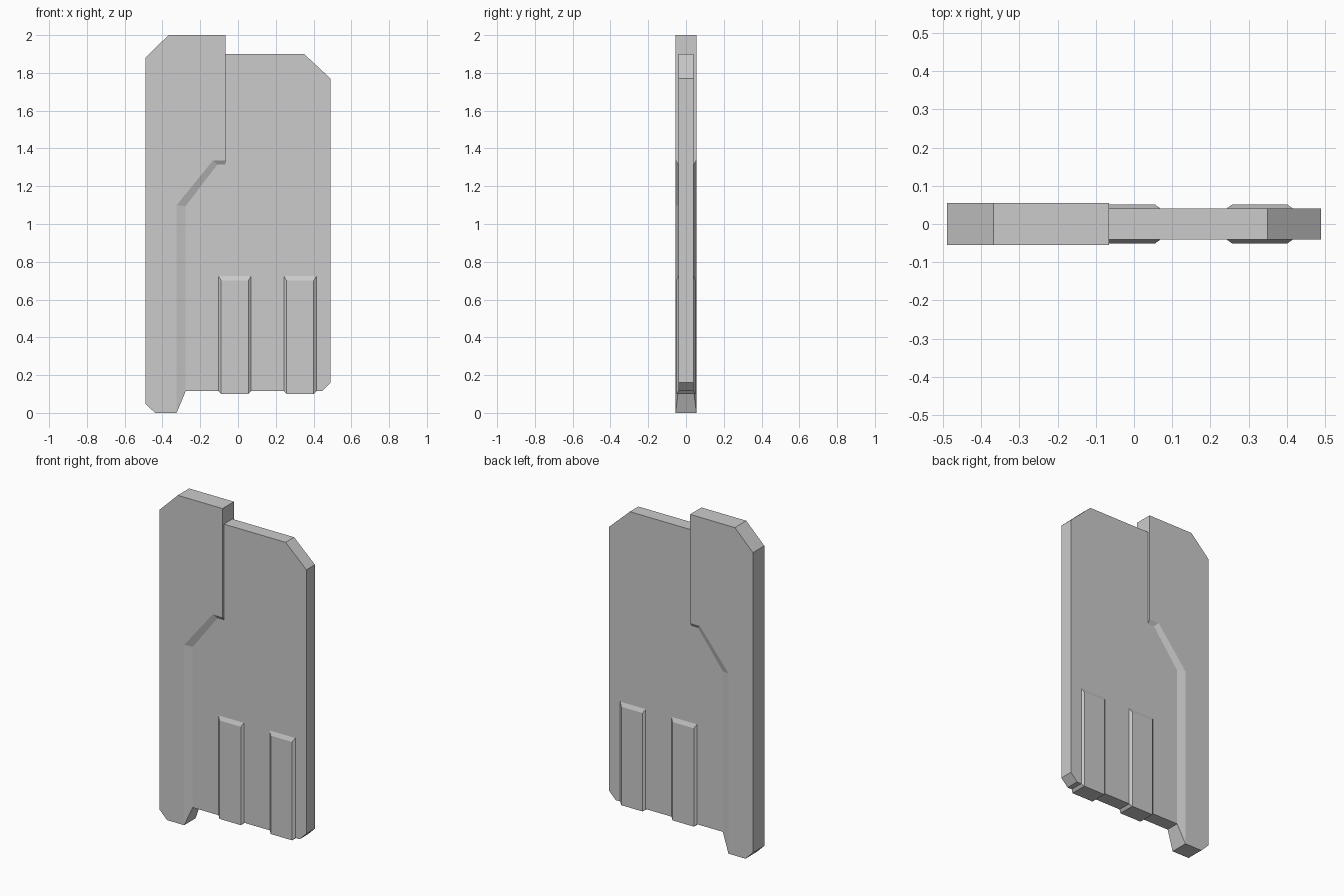
import bpy, bmesh

if "Cube" in bpy.data.objects:
    bpy.data.objects.remove(bpy.data.objects["Cube"])

PLATE_Y, FRAME_Y, RIB_Y = 0.041, 0.055, 0.051


def slab(name, outline, half, chain=(), open_edges=()):
    """Slab in the xz plane with faces at y = +-half.
    chain: points matching outline[0:len(chain)], where the edge slopes down
    to the plate surface. open_edges: outline edges hidden by another part."""
    bm = bmesh.new()

    def row(pts, y):
        return [bm.verts.new((x, y, z)) for x, z in pts]

    front, back = row(outline, -half), row(outline, half)
    low_f, low_b = row(chain, -PLATE_Y), row(chain, PLATE_Y)
    bm.faces.new(front)
    bm.faces.new(back[::-1])
    n, c = len(outline), len(chain)
    for i in range(n):
        j = (i + 1) % n
        if i < c - 1:
            bm.faces.new((front[i], front[j], low_f[j], low_f[i]))
            bm.faces.new((back[i], back[j], low_b[j], low_b[i]))
        elif i not in open_edges:
            bm.faces.new((front[i], front[j], back[j], back[i]))
    # end walls of the sloped edge
    if c:
        for k in (0, c - 1):
            bm.faces.new((front[k], back[k], low_b[k], low_f[k]))
    bmesh.ops.recalc_face_normals(bm, faces=bm.faces)
    mesh = bpy.data.meshes.new(name)
    bm.to_mesh(mesh)
    bm.free()
    obj = bpy.data.objects.new(name, mesh)
    bpy.context.collection.objects.link(obj)
    return obj


# Sloped border shared by the thick side frame and the thin plate
seam = [(-0.277, 0.115), (-0.277, 1.095), (-0.11, 1.314), (-0.066, 1.314)]

# Thick side frame
slab("side_frame",
     [(-0.325, 0), (-0.325, 1.10), (-0.132, 1.337), (-0.066, 1.337),
      (-0.066, 2), (-0.368, 2), (-0.49, 1.88), (-0.49, 0.05), (-0.44, 0)],
     FRAME_Y, chain=seam)

# Thin main plate
slab("main_plate",
     seam + [(-0.066, 1.90), (0.35, 1.90), (0.49, 1.77), (0.49, 0.16),
             (0.445, 0.115)],
     PLATE_Y, open_edges=(0, 1, 2, 3))

# Raised ribs wrapping under the lower edge
for name, x0 in (("rib_inner", -0.103), ("rib_outer", 0.243)):
    x1, inset = x0 + 0.172, 0.014
    a, b = x0 + inset, x1 - inset
    slab(name, [(a, 0.10), (a, 0.70), (b, 0.70), (b, 0.10)], RIB_Y,
         chain=[(x0, 0.115), (x0, 0.724), (x1, 0.724), (x1, 0.115)])
